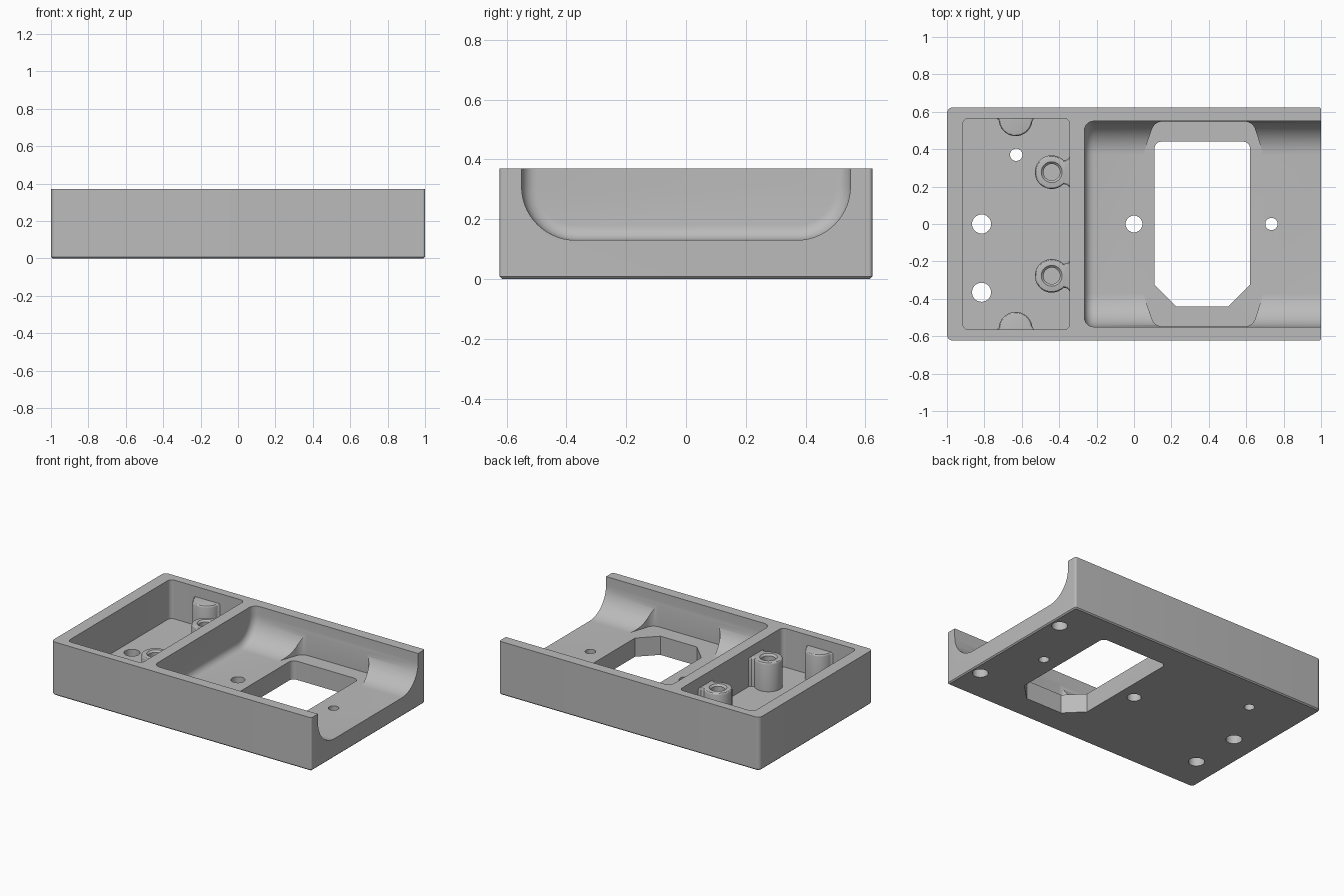
import bpy, bmesh, math
from mathutils import Vector

cube = bpy.data.objects.get("Cube")
if cube:
    bpy.data.objects.remove(cube)

grey = bpy.data.materials.new("plain grey")
grey.use_nodes = True
colour = (0.5, 0.5, 0.5, 1)
grey.diffuse_color = colour
grey.node_tree.nodes["Principled BSDF"].inputs["Base Color"].default_value = colour

TOP, FLOOR, HALF_Y = 0.37, 0.13, 0.623


def rounded(corners, steps=10):
    """Polygon from (x, y, radius) corners, each rounded by its radius."""
    out, n = [], len(corners)
    for i, (x, y, r) in enumerate(corners):
        p = Vector((x, y))
        if not r:
            out.append(p)
            continue
        u = (Vector(corners[i - 1][:2]) - p).normalized()
        v = (Vector(corners[(i + 1) % n][:2]) - p).normalized()
        half = u.angle(v) / 2
        c = p + (u + v).normalized() * r / math.sin(half)
        reach = r / math.tan(half)
        s = (p + u * reach - c).normalized()
        e = (p + v * reach - c).normalized()
        out += [c + s.slerp(e, k / steps) * r for k in range(steps + 1)]
    return out


def rect(x0, x1, y0, y1, r0, r1):
    return rounded([(x0, y0, r0), (x1, y0, r1), (x1, y1, r1), (x0, y1, r0)])


def circle(x, y, r, n=40):
    return [(x + r * math.cos(math.tau * k / n), y + r * math.sin(math.tau * k / n)) for k in range(n)]


def prism(name, pts, lo, hi, along_x=False, bevel_end=None, width=0.0, segments=1):
    """Extrude an outline; optionally bevel the rim at one end."""
    bm = bmesh.new()
    ends = [[bm.verts.new((h, *p) if along_x else (*p, h)) for p in pts] for h in (lo, hi)]
    for ring in ends:
        bm.faces.new(ring)
    for i in range(len(pts)):
        bm.faces.new((ends[0][i - 1], ends[0][i], ends[1][i], ends[1][i - 1]))
    bmesh.ops.recalc_face_normals(bm, faces=bm.faces)
    if bevel_end is not None:
        ring = set(ends[bevel_end])
        rim = [e for e in bm.edges if set(e.verts) <= ring]
        bmesh.ops.bevel(bm, geom=rim, offset=width, segments=segments, profile=0.5, affect='EDGES')
    return finish(name, bm)


def finish(name, bm):
    mesh = bpy.data.meshes.new(name)
    bm.to_mesh(mesh)
    bm.free()
    mesh.materials.append(grey)
    ob = bpy.data.objects.new(name, mesh)
    bpy.context.collection.objects.link(ob)
    return ob


def cut(target, cutter):
    mod = target.modifiers.new("cut", 'BOOLEAN')
    mod.operation, mod.solver, mod.object = 'DIFFERENCE', 'EXACT', cutter
    bpy.context.view_layer.objects.active = target
    bpy.ops.object.modifier_apply(modifier=mod.name)
    bpy.data.objects.remove(cutter)


def smooth(ob):
    bpy.ops.object.select_all(action='DESELECT')
    ob.select_set(True)
    bpy.context.view_layer.objects.active = ob
    bpy.ops.object.shade_smooth_by_angle()


# Outer block with softened corners and a chamfered base
body = prism("tray_body", rect(-1, 1, -HALF_Y, HALF_Y, 0.03, 0.012), 0, TOP,
             bevel_end=0, width=0.008)

# Closed compartment
cut(body, prism("compartment", rect(-0.915, -0.345, -0.565, 0.565, 0.03, 0.03), 0.1, 0.6))

# Open cradle with rounded sides and a filleted end wall
profile = rounded([(-0.55, 0.6, 0), (-0.55, FLOOR, 0.18), (0.55, FLOOR, 0.18), (0.55, 0.6, 0)], 14)
cut(body, prism("cradle", profile, -0.265, 1.2, along_x=True, bevel_end=0, width=0.05, segments=6))

# Flared recess in the cradle sides
recess = [(0.11, 0.548, 0.06), (0.635, 0.548, 0.06), (0.69, 0.375, 0)]
recess += [(0.69, -0.375, 0), (0.635, -0.548, 0.06), (0.11, -0.548, 0.06)]
recess += [(0.05, -0.375, 0), (0.05, 0.375, 0)]
cut(body, prism("recess", rounded(recess), FLOOR, 0.5))

# Window through the floor, chamfered on the front side
window = [(0.11, 0.44, 0.035), (0.62, 0.44, 0.035), (0.62, -0.325, 0)]
window += [(0.505, -0.44, 0), (0.225, -0.44, 0), (0.11, -0.325, 0)]
cut(body, prism("window", rounded(window), -0.1, 0.3))

# Through holes, then blind holes in the underside
for x, y, r in [(-0.815, 0, 0.051), (-0.815, -0.365, 0.051), (-0.63, 0.37, 0.033),
                (0, 0, 0.045), (0.735, 0, 0.033)]:
    cut(body, prism("hole", circle(x, y, r), -0.1, 0.3))
for y in (-0.385, 0.385):
    cut(body, prism("blind_hole", circle(0.93, y, 0.05), -0.1, 0.09))
smooth(body)


def boss(name, x, y, turn, start, flare):
    """Round post whose tail flares into a wall in the turn direction."""
    r, n = 0.09, 28
    pts = []
    for k in range(n + 1):
        a = math.radians(start + (360 - 2 * start) * k / n)
        pts.append(Vector((r * math.cos(a), r * math.sin(a))))
    pts += [Vector((u, -v)) for u, v in flare] + [Vector((u, v)) for u, v in reversed(flare)]
    c, s = math.cos(turn), math.sin(turn)
    pts = [(x + c * p.x - s * p.y, y + s * p.x + c * p.y) for p in pts]
    return prism(name, pts, 0.095, 0.3, bevel_end=1, width=0.012, segments=3)


# Screw posts on the dividing wall and half posts on the side walls
for side, label in ((1, "back"), (-1, "front")):
    post = boss(label + "_screw_post", -0.44, side * 0.277, 0, 45, [(0.083, 0.067), (0.1, 0.088)])
    cut(post, prism("bore", circle(-0.44, side * 0.277, 0.044), 0.12, 0.4))
    bm = bmesh.new()
    bmesh.ops.create_cone(bm, cap_ends=True, segments=40, radius1=0.04, radius2=0.064, depth=0.024)
    bmesh.ops.translate(bm, verts=bm.verts, vec=(-0.44, side * 0.277, 0.296))
    cut(post, finish("countersink", bm))
    smooth(post)
    smooth(boss(label + "_half_post", -0.633, side * 0.56, side * math.pi / 2, 95, [(0.012, 0.107)]))
